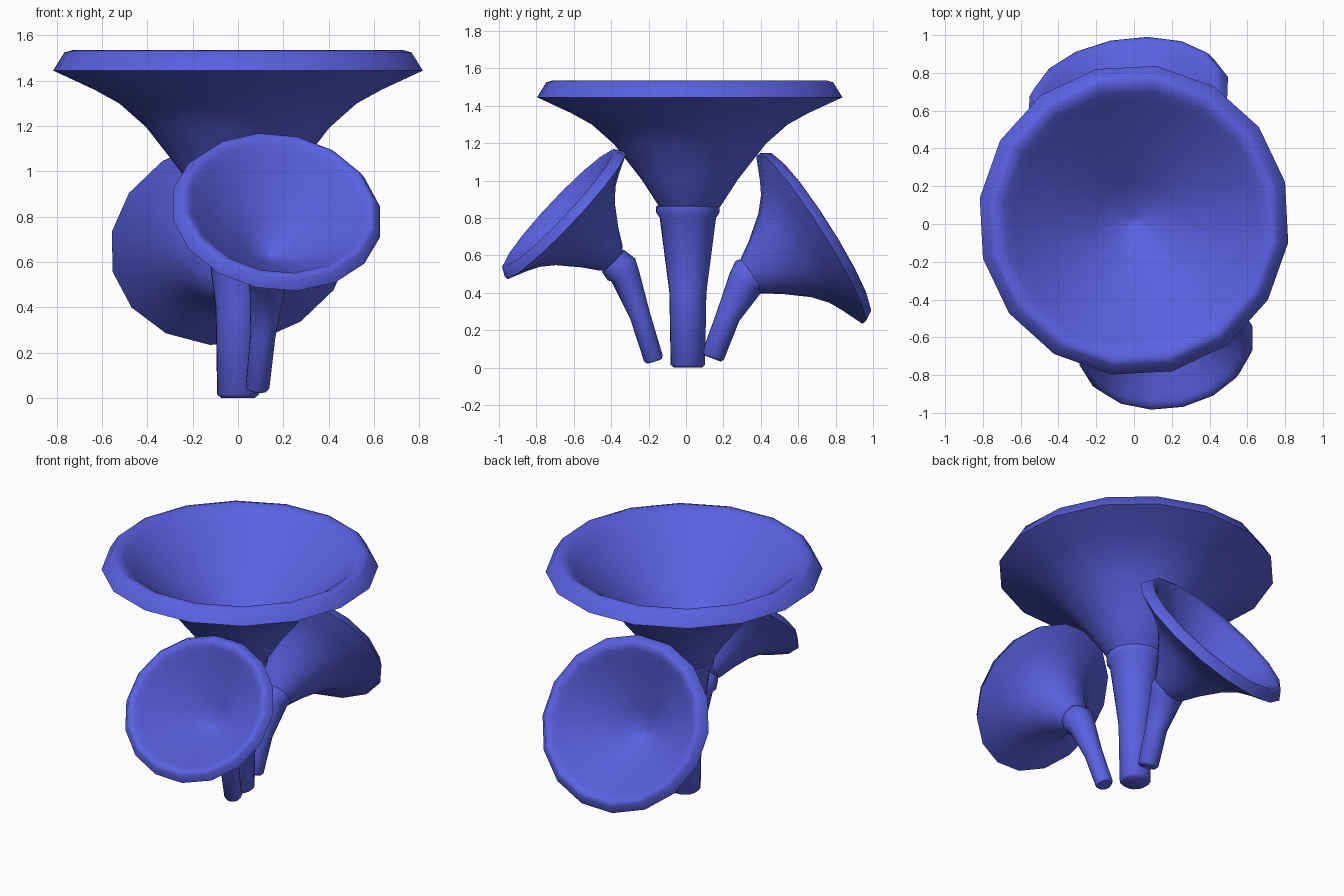
import bpy, bmesh, math
from mathutils import Vector

if "Cube" in bpy.data.objects:
    bpy.data.objects.remove(bpy.data.objects["Cube"])

SIDES = 16
blue = bpy.data.materials.new("blue_flesh")
blue.diffuse_color = (0.1, 0.12, 0.75, 1)
blue.use_nodes = True
blue.node_tree.nodes["Principled BSDF"].inputs["Base Color"].default_value = blue.diffuse_color


def loft(name, rings, phase=-8.3):
    """Skin a closed tube through rings of (centre, axis, radius)."""
    bm = bmesh.new()
    loops = []
    for c, axis, r in rings:
        q = Vector((0, 0, 1)).rotation_difference(axis)
        loop = []
        for i in range(SIDES):
            a = 2 * math.pi * i / SIDES + math.radians(phase)
            loop.append(bm.verts.new(c + q @ Vector((r * math.cos(a), r * math.sin(a), 0))))
        loops.append(loop)
    for lo, hi in zip(loops, loops[1:]):
        for i in range(SIDES):
            j = (i + 1) % SIDES
            bm.faces.new((lo[i], lo[j], hi[j], hi[i]))
    bm.faces.new(loops[0][::-1])
    bm.faces.new(loops[-1])
    bmesh.ops.recalc_face_normals(bm, faces=bm.faces)
    me = bpy.data.meshes.new(name)
    bm.to_mesh(me)
    bm.free()
    ob = bpy.data.objects.new(name, me)
    bpy.context.collection.objects.link(ob)
    me.materials.append(blue)
    bpy.ops.object.select_all(action='DESELECT')
    ob.select_set(True)
    bpy.context.view_layer.objects.active = ob
    bpy.ops.object.shade_smooth_by_angle(angle=math.radians(55))


# Funnel cap profile (radius, height from the widest ring) at full size:
# outside of the trumpet, rolled rim, then the hollow inside
CAP = [(0.13, -0.62), (0.165, -0.585), (0.26, -0.44), (0.41, -0.25), (0.53, -0.145),
       (0.64, -0.085), (0.825, 0.0), (0.775, 0.08), (0.74, 0.09), (0.69, 0.06),
       (0.64, 0.01), (0.40, -0.19), (0.20, -0.36), (0.02, -0.49)]


def cap(name, centre, axis, scale):
    n = Vector(axis).normalized()
    c = Vector(centre)
    loft(name, [(c + n * h * scale, n, r * scale) for r, h in CAP])


def stem(name, path):
    """path: (x, y, z, radius) from the foot upwards."""
    pts = [Vector(p[:3]) for p in path]
    rings = []
    for i, p in enumerate(pts):
        t = (pts[min(i + 1, len(pts) - 1)] - pts[max(i - 1, 0)]).normalized()
        rings.append((p, t, path[i][3]))
    # softened foot edge
    c, t, r = rings[0]
    rings[0] = (c + t * 0.015, t, r)
    rings.insert(0, (c, t, r * 0.82))
    loft(name, rings)


# Tall upright mushroom
cap("tall_cap", (0, 0.02, 1.445), (0, 0, 1), 1.0)
stem("tall_stem", [(0, 0.01, 0, 0.093), (0, 0.01, 0.4, 0.1), (0, 0.01, 0.8, 0.152),
                   (0, 0.01, 0.83, 0.172), (0, 0.01, 0.86, 0.172), (0, 0.01, 0.885, 0.13)])

# Small mushroom leaning forward
cap("front_cap", (0.17, -0.645, 0.815), (0.12, -0.72, 0.68), 0.57)
stem("front_stem", [(0.085, -0.17, 0.035, 0.053), (0.11, -0.245, 0.275, 0.056),
                    (0.13, -0.325, 0.49, 0.08), (0.13, -0.345, 0.525, 0.095),
                    (0.135, -0.39, 0.57, 0.085)])

# Medium mushroom leaning backward
cap("back_cap", (-0.03, 0.67, 0.69), (-0.13, 0.84, 0.53), 0.655)
stem("back_stem", [(0.01, 0.14, 0.05, 0.062), (0.015, 0.225, 0.275, 0.066),
                   (0.015, 0.32, 0.455, 0.1), (0.015, 0.345, 0.49, 0.115),
                   (0.015, 0.385, 0.52, 0.09)])
